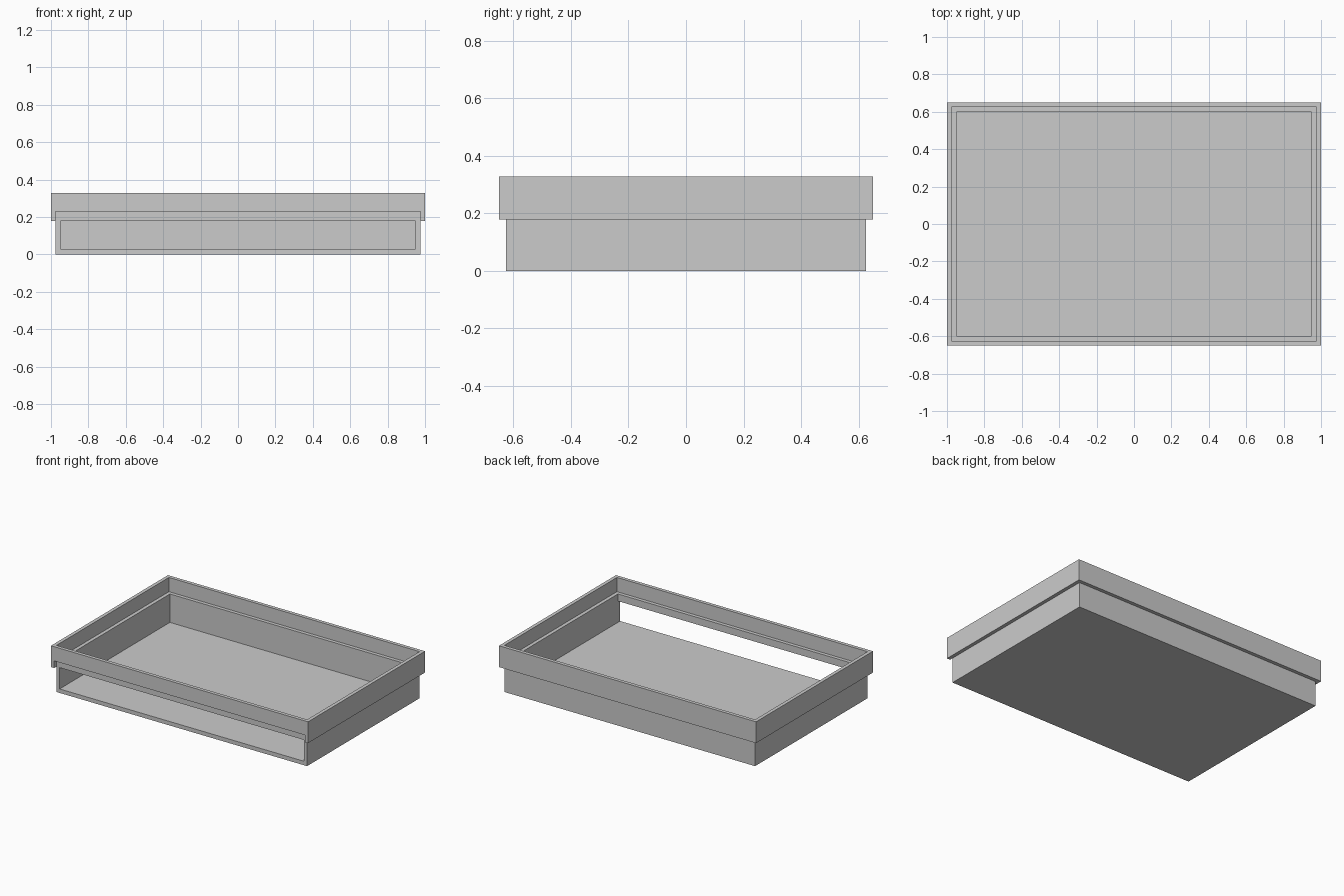
import bpy

cube = bpy.data.objects.get("Cube")
if cube:
    bpy.data.objects.remove(cube, do_unlink=True)

WALL = 0.025                    # thickness of every wall
HALF_X, HALF_Y = 1.0, 0.65      # outer half size of the rim
FLOOR, LIP, LEDGE, TOP = 0.028, 0.178, 0.228, 0.328

grey = bpy.data.materials.new("light grey")
grey.use_nodes = True
colour = (0.6, 0.6, 0.6, 1)
grey.diffuse_color = colour
grey.node_tree.nodes["Principled BSDF"].inputs["Base Color"].default_value = colour


def box(name, low, high):
    """Axis-aligned box between two corners."""
    bpy.ops.mesh.primitive_cube_add(size=1)
    obj = bpy.context.object
    obj.name = obj.data.name = name
    for v in obj.data.vertices:
        v.co = [h if c > 0 else l for c, l, h in zip(v.co, low, high)]
    obj.data.materials.append(grey)
    return obj


def layer(name, inset, z0, z1):
    """Box centred on the origin, inset from the rim's outline."""
    x, y = HALF_X - inset, HALF_Y - inset
    return box(name, (-x, -y, z0), (x, y, z1))


def cut(obj, cutter):
    cutter.hide_render = True
    mod = obj.modifiers.new("cut", "BOOLEAN")
    mod.operation, mod.solver, mod.object = "DIFFERENCE", "EXACT", cutter
    bpy.context.view_layer.objects.active = obj
    bpy.ops.object.modifier_apply(modifier=mod.name)
    bpy.data.objects.remove(cutter, do_unlink=True)


# Tray with an open top and a wide slot in the front wall
tray = layer("tray", WALL, 0, LEDGE)
cut(tray, layer("cavity_cutter", 2 * WALL, FLOOR, 1))
slot_x = HALF_X - 2 * WALL
cut(tray, box("slot_cutter", (-slot_x, -1, FLOOR), (slot_x, -0.5, LIP)))

# Raised rim that wraps the tray's top edge, raised along the front
rim = layer("rim", 0, LIP, TOP)
cut(rim, layer("rim_cutter", WALL, -1, 1))
notch_x = HALF_X - WALL
cut(rim, box("notch_cutter", (-notch_x, -1, -1), (notch_x, -0.5, LEDGE)))
